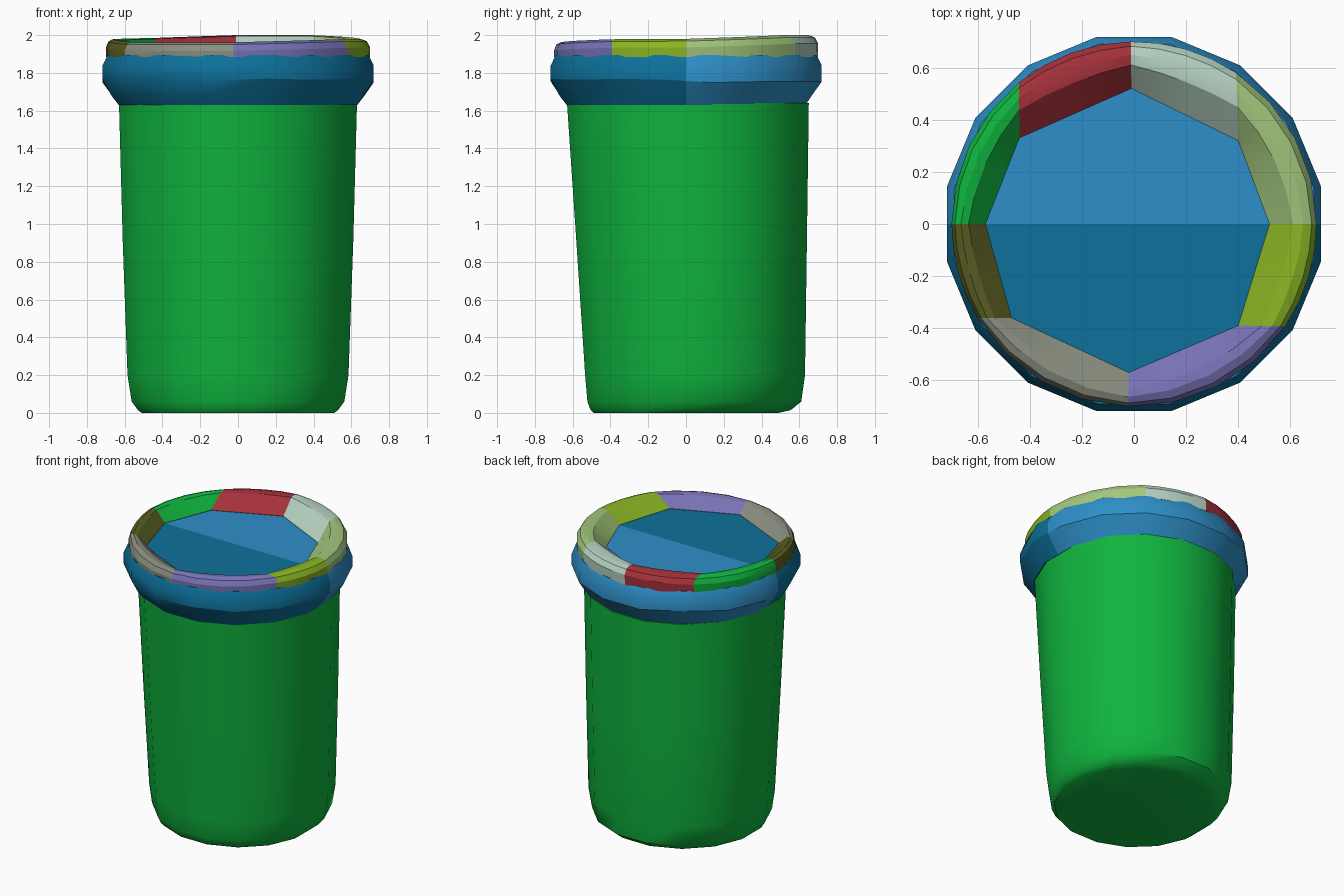
import bpy, bmesh, math, random

cube = bpy.data.objects.get("Cube")
if cube:
    bpy.data.objects.remove(cube, do_unlink=True)
random.seed(4)


def material(name, rgb):
    """Flat colour given as 0-255 sRGB, stored as linear."""
    lin = [((c / 255 + 0.055) / 1.055) ** 2.4 for c in rgb]
    mat = bpy.data.materials.new(name)
    mat.use_nodes = True
    mat.diffuse_color = (*lin, 1)
    bsdf = next(n for n in mat.node_tree.nodes if n.type == "BSDF_PRINCIPLED")
    bsdf.inputs["Base Color"].default_value = (*lin, 1)
    bsdf.inputs["Roughness"].default_value = 0.8
    return mat


green = material("green", (15, 180, 62))
light_blue = material("light blue", (46, 143, 200))
dark_blue = material("dark blue", (13, 113, 155))
red = material("red", (165, 49, 58))
pale = material("pale grey green", (182, 210, 194))
soft_green = material("soft green", (163, 198, 124))
lime = material("lime", (138, 180, 36))
purple = material("purple", (120, 114, 181))
grey = material("warm grey", (138, 142, 127))
olive = material("olive", (90, 95, 34))


def loft(bm, rings, closed):
    """Skin a list of point rings; closed rings get end caps."""
    rows = [[bm.verts.new(p) for p in ring] for ring in rings]
    n = len(rows[0])
    for a, b in zip(rows, rows[1:]):
        for i in range(n if closed else n - 1):
            j = (i + 1) % n
            bm.faces.new((a[i], a[j], b[j], b[i]))
    if closed:
        bm.faces.new(rows[0])
        bm.faces.new(rows[-1])
    bmesh.ops.recalc_face_normals(bm, faces=bm.faces)


def finish(bm, name, mats, angle):
    mesh = bpy.data.meshes.new(name)
    bm.to_mesh(mesh)
    bm.free()
    for m in mats:
        mesh.materials.append(m)
    obj = bpy.data.objects.new(name, mesh)
    bpy.context.collection.objects.link(obj)
    bpy.ops.object.select_all(action="DESELECT")
    obj.select_set(True)
    bpy.context.view_layer.objects.active = obj
    bpy.ops.object.shade_smooth_by_angle(angle=math.radians(angle))
    return obj


SIDES = 16


def oval(z, rx, cy, ry, wobble=0):
    """Polygon with flats on the axes, sized to the flats."""
    k = 1 / math.cos(math.pi / SIDES)
    angles = [(i + 0.5) * math.tau / SIDES for i in range(SIDES)]
    return [(rx * k * math.cos(a), cy + ry * k * math.sin(a),
             z + random.uniform(-wobble, wobble)) for a in angles]


# Tapered body, leaning slightly toward the back
bm = bmesh.new()
loft(bm, [oval(*r) for r in (
    (0, 0.51, 0, 0.49), (0.015, 0.53, 0.025, 0.53), (0.06, 0.563, 0.044, 0.566),
    (0.2, 0.585, 0.048, 0.582), (0.9, 0.61, 0.03, 0.61), (1.64, 0.63, 0.01, 0.64))], True)
finish(bm, "body", [green], 40)

# Bulging collar and its flat top, split in two blues front and back
bm = bmesh.new()
loft(bm, [oval(z, r, 0, r, w) for z, r, w in (
    (1.63, 0.632, 0), (1.685, 0.67, 0.01), (1.76, 0.718, 0.012),
    (1.83, 0.718, 0.012), (1.895, 0.69, 0))], True)
bmesh.ops.bisect_plane(bm, geom=bm.verts[:] + bm.edges[:] + bm.faces[:],
                       plane_co=(0, 0, 0), plane_no=(0, 1, 0))
for f in bm.faces:
    f.material_index = int(f.calc_center_median().y < 0)
finish(bm, "collar", [light_blue, dark_blue], 30)

# Rim corners: inner x, inner y, outer angle, top height
corners = [(-0.01, 0.52, 91, 2), (0.40, 0.32, 56, 2), (0.52, 0, 0, 1.98),
           (0.40, -0.39, -34, 1.978), (-0.02, -0.57, -92, 1.962),
           (-0.47, -0.36, -149, 1.962), (-0.57, 0, -180, 1.978),
           (-0.44, 0.33, -231, 1.985), (-0.01, 0.52, -269, 2)]
segments = [("back_left", pale), ("left_back", soft_green), ("left_front", lime),
            ("front_left", purple), ("front_right", grey), ("right_front", olive),
            ("right_back", green), ("back_right", red)]
STEPS = 4


def rim_section(a, b, t):
    """Cross-section of the rim between two corners."""
    ix, iy, deg, top = (p + (q - p) * t for p, q in zip(a, b))
    ox, oy = 0.7 * math.cos(math.radians(deg)), 0.7 * math.sin(math.radians(deg))
    profile = ((0, 1.885), (0, 1.897), (0.5, top - 0.006), (0.72, top),
               (0.9, top - 0.012), (1, top - 0.045), (0.99, 1.885))
    return [(ix + (ox - ix) * u, iy + (oy - iy) * u, z) for u, z in profile]


# Eight coloured rim segments
for (name, mat), a, b in zip(segments, corners, corners[1:]):
    bm = bmesh.new()
    loft(bm, [rim_section(a, b, i / STEPS) for i in range(STEPS + 1)], True)
    finish(bm, "rim_" + name, [mat], 25)
